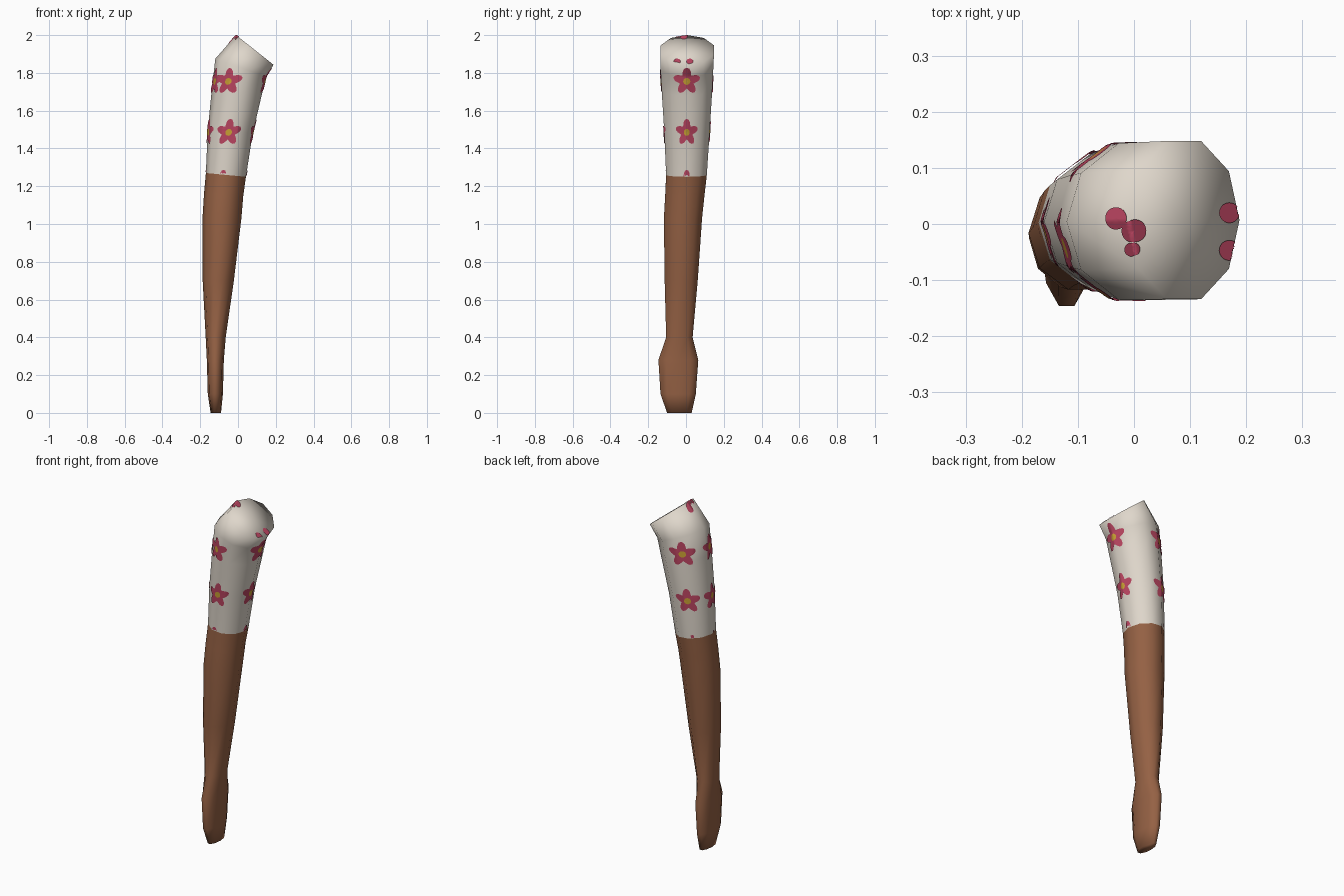
import bpy, bmesh, math
from mathutils import Vector
from mathutils.bvhtree import BVHTree

if "Cube" in bpy.data.objects:
    bpy.data.objects.remove(bpy.data.objects["Cube"])

SIDES = 10


def material(name, color):
    m = bpy.data.materials.new(name)
    m.diffuse_color = (*color, 1)
    m.use_nodes = True
    m.node_tree.nodes["Principled BSDF"].inputs["Base Color"].default_value = m.diffuse_color
    return m


SKIN = material("brown skin", (0.30, 0.12, 0.058))
CLOTH = material("cream cloth", (0.74, 0.68, 0.60))
PINK = material("flower pink", (0.50, 0.06, 0.12))
YELLOW = material("flower yellow", (0.60, 0.36, 0.035))


def finish(bm, name, mats):
    me = bpy.data.meshes.new(name)
    for f in bm.faces:
        f.smooth = True
    bm.to_mesh(me)
    ob = bpy.data.objects.new(name, me)
    for m in mats:
        me.materials.append(m)
    bpy.context.collection.objects.link(ob)
    return ob


def loft(rings, cap_start, cap_end):
    """Ring = left x, left z, right x, right z, front y, back y."""
    bm = bmesh.new()
    loops = []
    for xl, zl, xr, zr, y0, y1 in rings:
        loop = []
        for i in range(SIDES):
            a = 2 * math.pi * i / SIDES
            t = (1 + math.cos(a)) / 2
            y = (y0 + y1) / 2 + (y1 - y0) / 2 * math.sin(a) / 0.951
            loop.append(bm.verts.new((xl + (xr - xl) * t, y, zl + (zr - zl) * t)))
        loops.append(loop)
    for a, b in zip(loops, loops[1:]):
        for i in range(SIDES):
            j = (i + 1) % SIDES
            bm.faces.new((a[i], a[j], b[j], b[i]))
    if cap_start:
        bm.faces.new(loops[0][::-1])
    if cap_end:
        top = bm.faces.new(loops[-1])
        bmesh.ops.poke(bm, faces=[top])
    bm.normal_update()
    return bm


# bare forearm and hand
cuff = (-0.17, 1.27, 0.042, 1.25, -0.105, 0.11)
arm = loft([
    (-0.145, 0.0, -0.09, 0.0, -0.10, 0.03),
    (-0.160, 0.10, -0.08, 0.10, -0.135, 0.052),
    (-0.165, 0.28, -0.075, 0.28, -0.146, 0.065),
    (-0.171, 0.40, -0.065, 0.40, -0.105, 0.035),
    (-0.187, 0.70, -0.022, 0.70, -0.113, 0.062),
    (-0.188, 1.03, 0.018, 1.03, -0.117, 0.085),
    (-0.180, 1.16, 0.028, 1.15, -0.110, 0.098),
    cuff], True, False)
finish(arm, "forearm_and_hand", [SKIN])

# sleeve with the slanted shoulder end
sleeve = loft([
    cuff,
    (-0.160, 1.50, 0.078, 1.48, -0.115, 0.125),
    (-0.138, 1.72, 0.125, 1.68, -0.128, 0.138),
    (-0.120, 1.875, 0.148, 1.78, -0.135, 0.144),
    (-0.010, 2.00, 0.188, 1.843, -0.134, 0.148)], False, True)
tree = BVHTree.FromBMesh(sleeve)
finish(sleeve, "sleeve", [CLOTH])


def plate(name, edge, place, core=0.0):
    """Thin painted patch: polar grid laid on the sleeve by place(u, v)."""
    bm = bmesh.new()
    n, rings = 40, 8
    grid = []
    for k in range(rings + 1):
        row = []
        for i in range(n):
            a = 2 * math.pi * i / n
            r = core * k / 2 if k <= 2 else core + (edge(a) - core) * (k - 2) / (rings - 2)
            p = place(r * math.cos(a), r * math.sin(a))
            row.append(bm.verts.new(p) if p else None)
        grid.append(row)
    for k in range(rings):
        for i in range(n):
            j = (i + 1) % n
            q = (grid[k][i], grid[k + 1][i], grid[k + 1][j], grid[k][j])
            if all(q):
                bm.faces.new(q).material_index = 0 if k < 2 and core else 1
    bmesh.ops.remove_doubles(bm, verts=bm.verts, dist=1e-5)
    bm.normal_update()
    finish(bm, name, [YELLOW, PINK])


def petals(a):
    return 0.038 + 0.034 * (0.5 + 0.5 * math.cos(5 * (a - math.pi / 2))) ** 0.8


def on_side(angle, height):
    def place(u, v):
        z = height + v
        a = math.radians(angle) + u / 0.13
        out = Vector((math.cos(a), math.sin(a), 0))
        hit = tree.ray_cast(Vector((-0.065 + (z - 1.25) * 0.14, 0.004, z)), out)[0]
        return hit + out * 0.004 if hit else None
    return place


def on_top(x, y):
    def place(u, v):
        hit, nor, _, _ = tree.ray_cast(Vector((x + u, y + v, 3)), Vector((0, 0, -1)))
        return hit + nor * 0.003 if hit else None
    return place


# rows of printed flowers; the lowest row is cut off by the cuff
for row, (z, angles) in enumerate([(1.755, (0, 120, 200, 246)),
                                   (1.485, (0, 118, 190, 262)),
                                   (1.215, (0, 118, 190, 262))]):
    for i, angle in enumerate(angles):
        plate(f"flower_{row}_{i}", petals, on_side(angle, z), 0.018)

# petal tips that reach over the shoulder end
for i, (x, y, r) in enumerate([(0.168, 0.02, 0.018), (0.168, -0.047, 0.018),
                               (-0.03, 0.01, 0.019), (0.0, -0.012, 0.02),
                               (-0.003, -0.045, 0.012)]):
    plate(f"petal_tip_{i}", lambda a, r=r: r, on_top(x, y))
